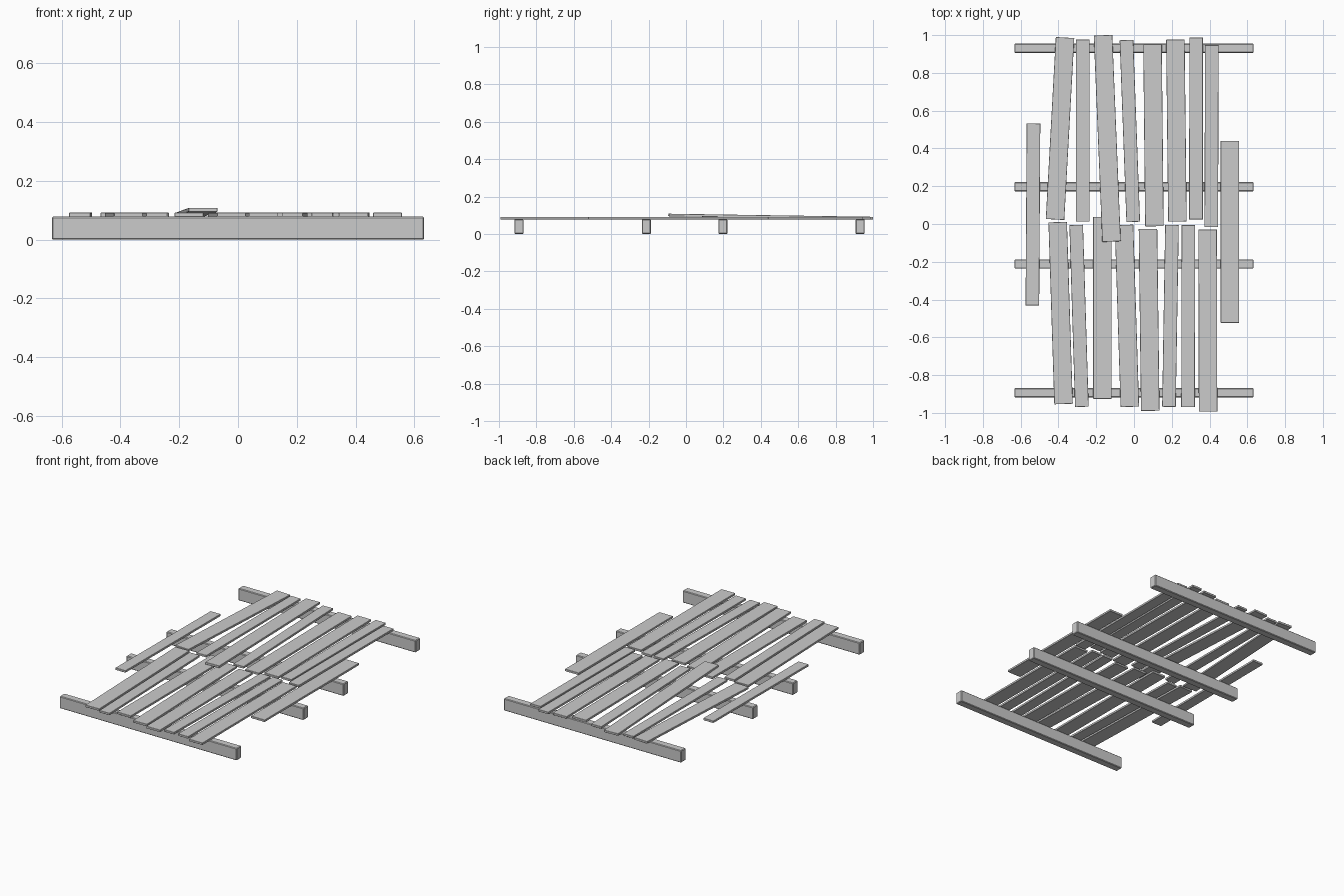
import bpy
from mathutils import Vector, Matrix

if "Cube" in bpy.data.objects:
    bpy.data.objects.remove(bpy.data.objects["Cube"])

BEAM_H = 0.078      # beams stand on the ground
THICK = 0.0135      # plank thickness
LENGTH = 0.963      # standard plank length
WIDE, NARROW = 0.098, 0.072


def box(name, matrix, size, bevel):
    bpy.ops.mesh.primitive_cube_add(size=1)
    ob = bpy.context.object
    ob.name = ob.data.name = name
    ob.data.transform(Matrix.Diagonal((*size, 1)))
    ob.matrix_world = matrix
    mod = ob.modifiers.new("worn_edges", 'BEVEL')
    mod.width, mod.segments = bevel, 1
    return ob


def plank(name, back, front, width):
    """Flat board whose underside runs between two end points."""
    a, b = Vector(back), Vector(front)
    y = (a - b).normalized()
    x = y.cross(Vector((0, 0, 1))).normalized()
    z = x.cross(y)
    rot = Matrix((x, y, z)).transposed().to_4x4()
    mid = (a + b) / 2 + z * THICK / 2
    return box(name, Matrix.Translation(mid) @ rot,
               (width, (a - b).length, THICK), 0.0012)


# Cross beams underneath
for i, y in enumerate((-0.893, -0.212, 0.197, 0.931)):
    box(f"cross_beam_{i + 1}", Matrix.Translation((0, y, BEAM_H / 2)),
        (1.266, 0.049, BEAM_H), 0.004)

# Loose deck planks: x at back end, x at front end, y of back end, width
rows = {
    "back_plank": [
        (-0.365, -0.418, 0.987, WIDE), (-0.271, -0.271, 0.976, NARROW),
        (-0.040, -0.004, 0.974, NARROW), (0.098, 0.108, 0.951, WIDE),
        (0.219, 0.230, 0.976, WIDE), (0.329, 0.328, 0.987, NARROW),
        (0.412, 0.409, 0.947, NARROW)],
    "front_plank": [
        (-0.404, -0.373, 0.010, WIDE), (-0.306, -0.276, -0.005, NARROW),
        (-0.167, -0.167, 0.037, WIDE), (-0.053, -0.022, -0.005, WIDE),
        (0.074, 0.086, -0.026, WIDE), (0.201, 0.185, -0.005, NARROW),
        (0.288, 0.286, -0.006, NARROW), (0.390, 0.392, -0.030, WIDE)],
    "side_plank": [
        (-0.532, -0.538, 0.532, NARROW), (0.508, 0.508, 0.440, WIDE)],
}
for name, boards in rows.items():
    for i, (xb, xf, y, w) in enumerate(boards):
        plank(f"{name}_{i + 1}", (xb, y, BEAM_H), (xf, y - LENGTH, BEAM_H), w)

# Longer plank resting on top of a front plank
plank("overlapping_plank", (-0.164, 0.999, BEAM_H), (-0.119, -0.093, 0.0945), WIDE)
